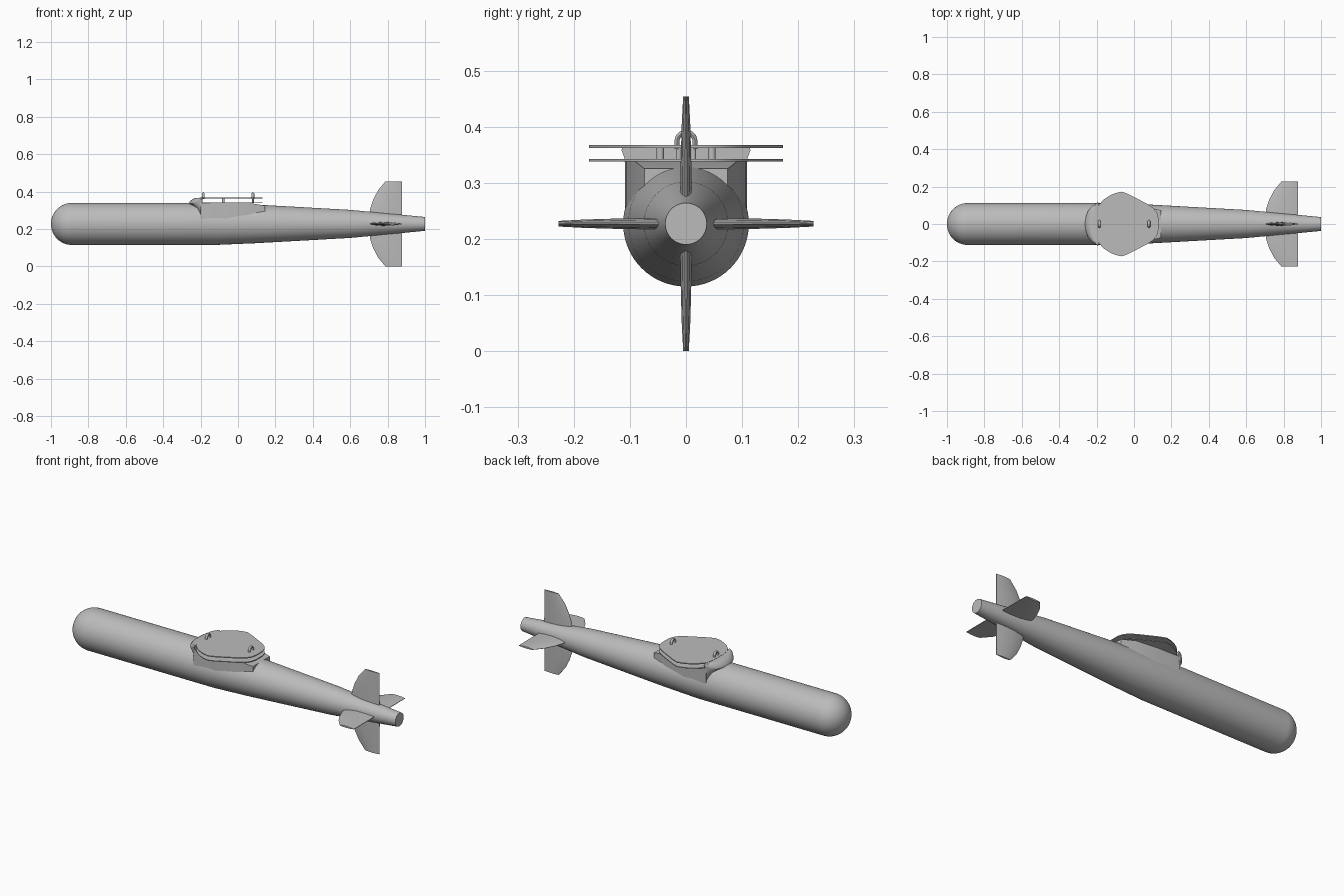
import bpy, bmesh, math
from mathutils import Matrix, Vector

if "Cube" in bpy.data.objects:
    bpy.data.objects.remove(bpy.data.objects["Cube"], do_unlink=True)

AXIS_Z = 0.227
RADIUS = 0.112

grey = bpy.data.materials.new("light_grey")
grey.use_nodes = True
grey.diffuse_color = (0.5, 0.5, 0.5, 1)
grey.node_tree.nodes["Principled BSDF"].inputs["Base Color"].default_value = (0.5, 0.5, 0.5, 1)


def finish(name, bm, smooth=30):
    bmesh.ops.recalc_face_normals(bm, faces=bm.faces)
    mesh = bpy.data.meshes.new(name)
    bm.to_mesh(mesh)
    bm.free()
    mesh.materials.append(grey)
    obj = bpy.data.objects.new(name, mesh)
    bpy.context.collection.objects.link(obj)
    bpy.ops.object.select_all(action='DESELECT')
    obj.select_set(True)
    bpy.context.view_layer.objects.active = obj
    bpy.ops.object.shade_smooth_by_angle(angle=math.radians(smooth))
    return obj


def loft(name, rings, smooth=30):
    """Skin a list of equal-length closed rings and cap both ends."""
    bm = bmesh.new()
    rows = [[bm.verts.new(p) for p in ring] for ring in rings]
    n = len(rows[0])
    for a, b in zip(rows, rows[1:]):
        for i in range(n):
            j = (i + 1) % n
            bm.faces.new((a[i], a[j], b[j], b[i]))
    bm.faces.new(rows[0])
    bm.faces.new(rows[-1])
    return finish(name, bm, smooth)


def circle(x, r, n=64):
    return [(x, r * math.cos(2 * math.pi * i / n), AXIS_Z + r * math.sin(2 * math.pi * i / n))
            for i in range(n)]


# Hull: rounded nose, straight barrel, long tapering tail
profile = []
for i in range(1, 17):
    a = math.pi / 2 * i / 16
    profile.append((-0.89 - 0.11 * math.cos(a), RADIUS * math.sin(a)))
profile += [(-0.11, RADIUS), (0.1, 0.103), (0.6, 0.075), (1.0, 0.037)]
profile.insert(0, (-1.0, 0.002))
loft("hull", [circle(x, r) for x, r in profile])


# Four tail fins with swept, curved leading edges
def fin(name, angle):
    turn = Matrix.Rotation(angle, 4, 'X')
    rings = []
    for r, lead, half in [(0.03, 0.702, 0.011), (0.08, 0.706, 0.01), (0.13, 0.723, 0.009),
                          (0.18, 0.749, 0.0075), (0.227, 0.788, 0.005)]:
        chord = 0.877 - lead
        side = [(0.0, 0.1), (0.12, 0.6), (0.4, 1.0), (0.75, 0.7), (1.0, 0.15)]
        outline = side + [(u, -t) for u, t in reversed(side)]
        rings.append([turn @ Vector((lead + u * chord, t * half, r)) + Vector((0, 0, AXIS_Z))
                      for u, t in outline])
    loft(name, rings)


for i, side in enumerate(("top", "right", "bottom", "left")):
    fin(side + "_tail_fin", i * math.pi / 2)


# Saddle pylon on the back of the hull, narrowing to a flat rear wall
def saddle_ring(x, w, top):
    return [(x, -w, AXIS_Z), (x, -w, top), (x, w, top), (x, w, AXIS_Z)]


loft("saddle", [saddle_ring(-0.2, 0.109, 0.339), saddle_ring(-0.06, 0.106, 0.339),
                saddle_ring(0.06, 0.092, 0.339), saddle_ring(0.145, 0.074, 0.325)])

# Rounded fairing ahead of the saddle, flaring out to meet the top plate
rings = []
for z, front, w in [(0.23, -0.205, 0.108), (0.31, -0.225, 0.109), (0.335, -0.262, 0.109),
                    (0.345, -0.26, 0.11), (0.358, -0.245, 0.115), (0.366, -0.23, 0.112)]:
    arc = [math.pi * i / 20 for i in range(21)]
    rings.append([(-0.19 - (-0.19 - front) * math.sin(a), w * math.cos(a), z) for a in arc])
loft("front_fairing", rings, 40)


# Pair of thin egg-shaped mounting plates
def plate(name, z, thick):
    half = [(-0.205, 0.04), (-0.2, 0.075), (-0.185, 0.106), (-0.16, 0.132), (-0.13, 0.152),
            (-0.1, 0.165), (-0.065, 0.173), (-0.03, 0.16), (0.07, 0.108), (0.105, 0.085),
            (0.123, 0.06), (0.131, 0.03)]
    outline = half + [(x, -y) for x, y in reversed(half)]
    loft(name, [[(x, y, h) for x, y in outline] for h in (z, z + thick)])


plate("lower_plate", 0.338, 0.004)
plate("upper_plate", 0.362, 0.005)


# Spacer posts between the plates
def post(name, x, y, r):
    bm = bmesh.new()
    bmesh.ops.create_cone(bm, cap_ends=True, segments=16, radius1=r, radius2=r, depth=0.024,
                          matrix=Matrix.Translation((x, y, 0.352)))
    finish(name, bm)


for side, s in (("left", 1), ("right", -1)):
    post(side + "_spacer", -0.078, s * 0.046, 0.007)
    post(side + "_rear_spacer", 0.08, s * 0.013, 0.005)


# Arched suspension lugs on the upper plate
def lug(name, x):
    rings = []
    for y, z, in [(0.016, 0.36)] + [(0.016 * math.cos(math.pi * i / 12),
                                     0.374 + 0.016 * math.sin(math.pi * i / 12))
                                    for i in range(13)] + [(-0.016, 0.36)]:
        d = Vector((0, y, max(z - 0.374, 0))).normalized()
        c = Vector((x, y, z))
        along = Vector((1, 0, 0))
        rings.append([c + along * 0.007 * math.cos(a) + d * 0.0045 * math.sin(a)
                      for a in [2 * math.pi * k / 12 for k in range(12)]])
    loft(name, rings, 40)


lug("front_lug", -0.185)
lug("rear_lug", 0.08)
